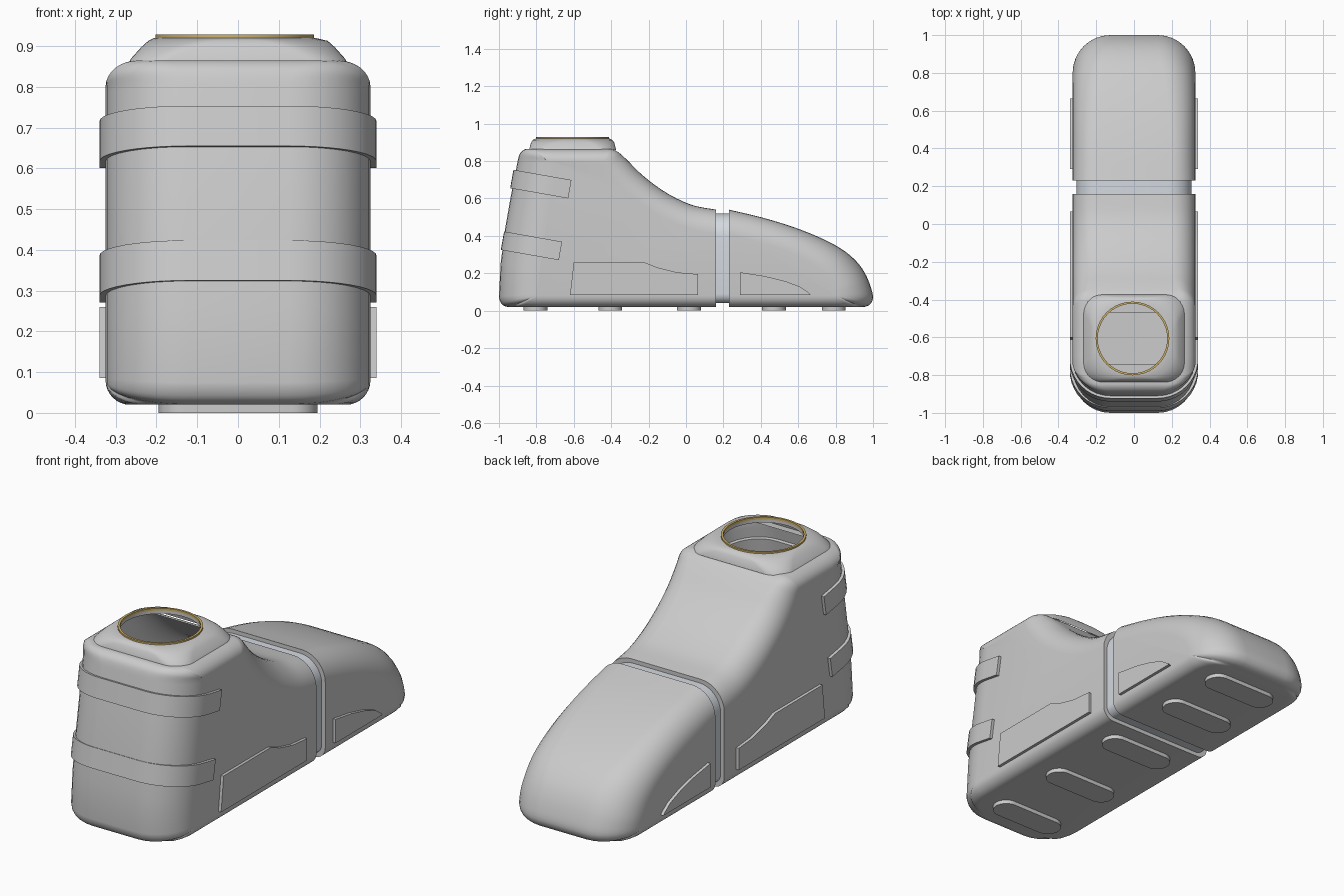
import bpy, bmesh
from math import sin, cos, pi, radians
from mathutils import Matrix, Vector

if "Cube" in bpy.data.objects:
    bpy.data.objects.remove(bpy.data.objects["Cube"])


def finish(name, bm, color=None):
    bmesh.ops.remove_doubles(bm, verts=bm.verts, dist=1e-5)
    bmesh.ops.recalc_face_normals(bm, faces=bm.faces)
    me = bpy.data.meshes.new(name)
    bm.to_mesh(me)
    bm.free()
    ob = bpy.data.objects.new(name, me)
    bpy.context.collection.objects.link(ob)
    bpy.ops.object.select_all(action='DESELECT')
    ob.select_set(True)
    bpy.context.view_layer.objects.active = ob
    bpy.ops.object.shade_smooth_by_angle(angle=radians(32))
    if color:
        mat = bpy.data.materials.new(name + "_color")
        mat.diffuse_color = (*color, 1)
        mat.use_nodes = True
        mat.node_tree.nodes["Principled BSDF"].inputs["Base Color"].default_value = mat.diffuse_color
        me.materials.append(mat)
    return ob


def smooth_path(pts, steps):
    """Monotone cubic interpolation through control rows."""
    h = [max(1e-6, (Vector(b[:2]) - Vector(a[:2])).length) for a, b in zip(pts, pts[1:])]
    d = [[(q - p) / k for p, q in zip(a, b)] for a, b, k in zip(pts, pts[1:], h)]

    def mean(a, b):
        return 2 * a * b / (a + b) if a * b > 0 else 0
    m = [d[0]] + [[mean(a, b) for a, b in zip(u, v)] for u, v in zip(d, d[1:])] + [d[-1]]
    out = []
    for i, k in enumerate(h):
        for s in range(steps):
            t = s / steps
            a, b = 2*t**3 - 3*t*t + 1, t**3 - 2*t*t + t
            c, e = 3*t*t - 2*t**3, t**3 - t*t
            out.append([a*p + b*k*mp + c*q + e*k*mq for p, q, mp, mq
                        in zip(pts[i], pts[i + 1], m[i], m[i + 1])])
    return out + [list(pts[-1])]


def pillow(name, pts, width, steps=4, n=8, opening=None, color=None):
    """Side profile (y, z) rounded over to an inset profile (iy, iz) with edge depth rx."""
    rows = smooth_path(pts, steps)
    bm = bmesh.new()
    layers = [(-1, i) for i in range(n, -1, -1)] + [(1, i) for i in range(n + 1)]
    loops = []
    for side, i in layers:
        t = pi / 2 * i / n
        f = 1 - cos(t)
        loops.append([bm.verts.new((side * (width - rx * (1 - sin(t))),
                                    y + (iy - y) * f, z + (iz - z) * f))
                      for y, z, iy, iz, rx in rows])
    count = len(rows)
    for li, (a, b) in enumerate(zip(loops, loops[1:])):
        for j in range(count):
            k = (j + 1) % count
            if opening and li == n:
                mid = (a[j].co + a[k].co) / 2
                if mid.z > 0.8 and opening[0] < mid.y < opening[1]:
                    continue
            bm.faces.new((a[j], a[k], b[k], b[j]))
    bm.faces.new(loops[0])
    bm.faces.new(loops[-1])
    return finish(name, bm, color)


def prism(name, pts, w0, w1, matrix=Matrix()):
    bm = bmesh.new()
    a, b = [[bm.verts.new(matrix @ Vector((u, v, w))) for u, v in pts] for w in (w0, w1)]
    bm.faces.new(a)
    bm.faces.new(b)
    for j in range(len(pts)):
        k = (j + 1) % len(pts)
        bm.faces.new((a[j], a[k], b[k], b[j]))
    return finish(name, bm)


def round_rect(hx, hy, r, cx=0, cy=0, seg=10):
    return [(cx + sx * (hx - r) + r * cos(q * pi / 2 + i * pi / 2 / seg),
             cy + sy * (hy - r) + r * sin(q * pi / 2 + i * pi / 2 / seg))
            for q, (sx, sy) in enumerate(((1, 1), (-1, 1), (-1, -1), (1, -1)))
            for i in range(seg + 1)]


def stack(name, rings, closed=False, color=None):
    """Bridge rings of (outline, z)."""
    bm = bmesh.new()
    loops = [[bm.verts.new((x, y, z)) for x, y in o] for o, z in rings]
    if closed:
        loops.append(loops[0])
    for a, b in zip(loops, loops[1:]):
        for j in range(len(a)):
            k = (j + 1) % len(a)
            bm.faces.new((a[j], a[k], b[k], b[j]))
    return finish(name, bm, color)


# Heel, ankle and instep shell, open under the collar
pillow("ankle_shell", [
    (.16, .02, .16, .08, .06), (-.8, .02, -.79, .08, .06), (-.9, .02, -.8, .08, .10),
    (-.95, .02, -.8, .08, .2), (-.985, .035, -.8, .08, .2), (-1, .075, -.8, .09, .2),
    (-.9, .80, -.71, .78, .2), (-.885, .845, -.72, .80, .18), (-.85, .865, -.73, .80, .14),
    (-.8, .865, -.74, .80, .08), (-.41, .865, -.44, .80, .08), (-.375, .855, -.43, .79, .08),
    (-.33, .82, -.41, .75, .10), (-.25, .74, -.34, .66, .12), (-.15, .66, -.22, .56, .13),
    (-.05, .60, -.10, .485, .13), (.05, .56, .03, .435, .13), (.16, .54, .16, .41, .13),
], .325, opening=(-.8, -.41))

# Toe cap
pillow("toe_cap", [
    (.23, .54, .23, .41, .13), (.40, .50, .37, .37, .13), (.58, .445, .53, .32, .14),
    (.75, .375, .66, .26, .16), (.86, .31, .74, .20, .18), (.94, .228, .78, .15, .2),
    (.985, .135, .80, .11, .2), (1, .07, .80, .09, .2), (.985, .035, .80, .08, .2),
    (.95, .02, .80, .08, .2), (.9, .02, .80, .08, .10), (.8, .02, .79, .08, .06),
    (.23, .02, .23, .08, .06),
], .325)

# Recessed flex band between ankle and toe
pillow("flex_band", [
    (.155, .52, .155, .40, .12), (.235, .52, .235, .40, .12),
    (.235, .04, .235, .09, .05), (.155, .04, .155, .09, .05),
], .305, steps=1, color=(.66, .70, .75))

# Collar blending from rounded rectangle to round opening
CY = -.606
stack("ankle_collar", [
    (round_rect(.268, .232, .10, 0, CY), .860), (round_rect(.262, .230, .10, 0, CY), .870),
    (round_rect(.237, .223, .13, 0, CY), .898), (round_rect(.220, .213, .16, 0, CY), .913),
    (round_rect(.198, .198, .198, -.008, CY), .920),
    (round_rect(.186, .186, .186, -.008, CY), .920),
    (round_rect(.186, .186, .186, -.008, CY), .900)])

# Gold trim ring
stack("collar_ring", [
    (round_rect(r, r, r, -.008, CY), z)
    for r, z in ((.195, .917), (.195, .928), (.184, .928), (.184, .917))],
    closed=True, color=(.62, .44, .14))


# Heel straps
def u_path(half, r, back, length):
    right = [(half - r + r * cos(a), back + r - r * sin(a))
             for a in (pi / 2 * i / 10 for i in range(11))]
    right = [(half, length)] + right
    return right + [(-x, y) for x, y in reversed(right)]


strap = u_path(.34, .215, 0, .315) + u_path(.31, .185, .03, .315)[::-1]
for label, y, z in (("upper", -.94, .655), ("lower", -.99, .325)):
    prism(label + "_heel_strap", strap, 0, .1,
          Matrix.Translation((0, y, z)) @ Matrix.Rotation(radians(-10), 4, 'X'))

# Raised side plates on both sides
to_side = Matrix(((0, 0, 1, 0), (1, 0, 0, 0), (0, 1, 0, 0), (0, 0, 0, 1)))
rear_plate = [(-.62, .085), (-.60, .26), (-.225, .26), (-.15, .23), (-.05, .205),
              (.065, .195), (.065, .085)]
toe_plate = [(.29, .085), (.29, .205), (.42, .185), (.53, .158), (.61, .128),
             (.655, .097), (.665, .085)]
for side, s in (("left", -1), ("right", 1)):
    prism(side + "_rear_plate", rear_plate, s * .30, s * .34, to_side)
    prism(side + "_toe_plate", toe_plate, s * .30, s * .34, to_side)

# Sole treads
for i, y in enumerate((-.805, -.405, .015, .47, .79)):
    prism("sole_tread_%d" % (i + 1), round_rect(.195, .064, .064, 0, y), 0, .03)
